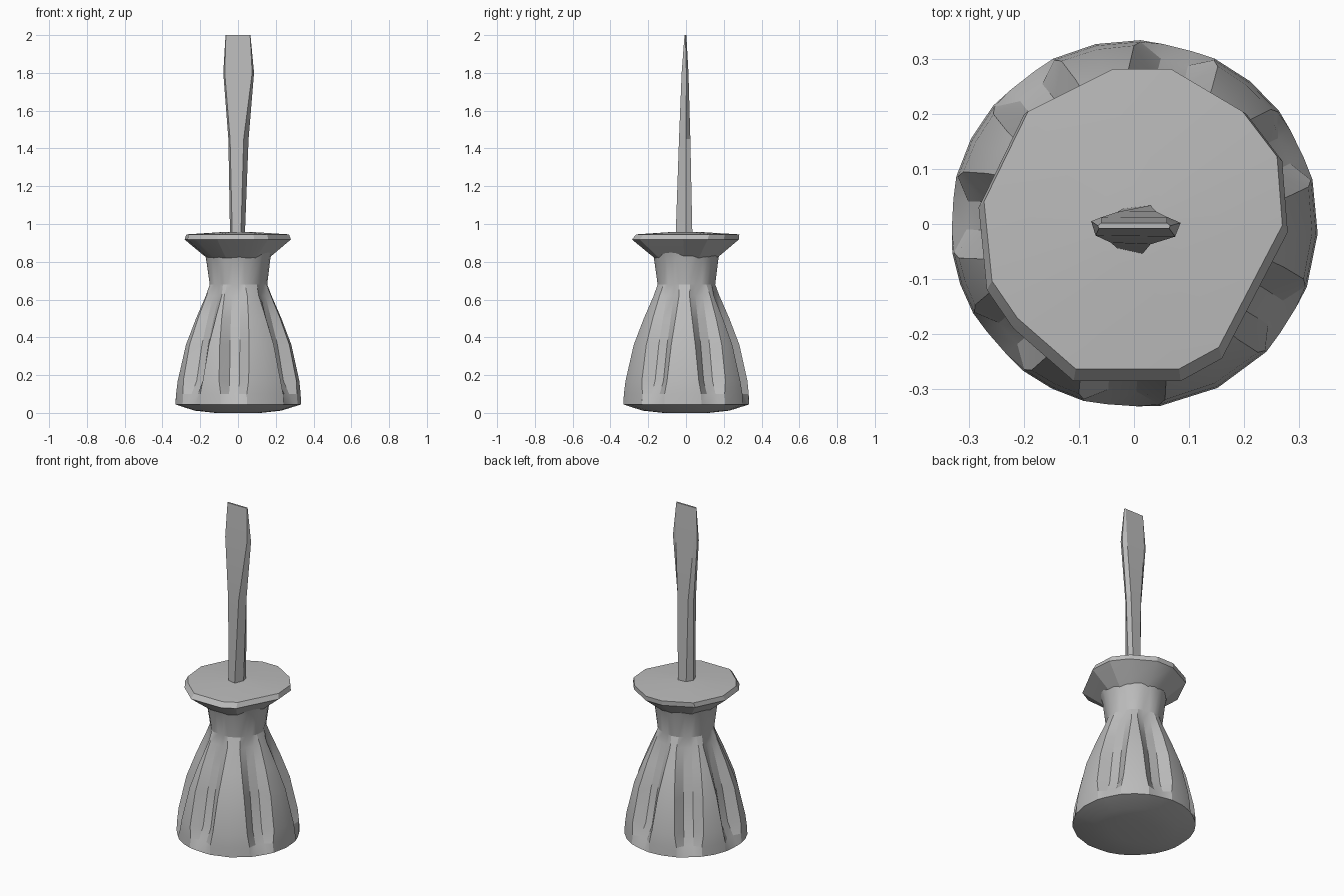
import bpy, bmesh
from math import radians, sin, cos
from mathutils import Vector

if "Cube" in bpy.data.objects:
    bpy.data.objects.remove(bpy.data.objects["Cube"])

grey = bpy.data.materials.new("plain grey")
grey.use_nodes = True
grey.diffuse_color = (0.5, 0.5, 0.5, 1)
grey.node_tree.nodes["Principled BSDF"].inputs["Base Color"].default_value = (0.5, 0.5, 0.5, 1)


def loft(name, rings, angle):
    """Skin closed rings of equal length from bottom to top and cap both ends."""
    bm = bmesh.new()
    rows = [[bm.verts.new(p) for p in ring] for ring in rings]
    n = len(rows[0])
    for a, b in zip(rows, rows[1:]):
        for i in range(n):
            j = (i + 1) % n
            bm.faces.new((a[i], a[j], b[j], b[i]))
    bm.faces.new(rows[0][::-1])
    bm.faces.new(rows[-1])
    bmesh.ops.recalc_face_normals(bm, faces=bm.faces)
    mesh = bpy.data.meshes.new(name)
    bm.to_mesh(mesh)
    bm.free()
    mesh.materials.append(grey)
    ob = bpy.data.objects.new(name, mesh)
    bpy.context.collection.objects.link(ob)
    bpy.ops.object.select_all(action='DESELECT')
    ob.select_set(True)
    bpy.context.view_layer.objects.active = ob
    bpy.ops.object.shade_smooth_by_angle(angle=radians(angle))


def polar(r, deg, z):
    return Vector((r * cos(radians(deg)), r * sin(radians(deg)), z))


# Fluted handle: height, panel radius, flute floor radius, flute half angle
flutes = [26, 76, 128, 177, 221, 266, 328]
sections = [
    (0.000, 0.12, 0.12, 12),
    (0.012, 0.23, 0.23, 12),
    (0.045, 0.335, 0.332, 12),
    (0.100, 0.332, 0.305, 12),
    (0.170, 0.325, 0.268, 14),
    (0.360, 0.283, 0.232, 16),
    (0.500, 0.230, 0.193, 18),
    (0.620, 0.178, 0.158, 20),
    (0.680, 0.155, 0.150, 18),
    (0.820, 0.172, 0.170, 14),
    (0.860, 0.185, 0.185, 14),
]
rings = []
for z, panel, floor, half in sections:
    ring = []
    for a, b in zip(flutes, flutes[1:] + [flutes[0] + 360]):
        ring += [polar(floor, a - half * 0.4, z), polar(floor, a + half * 0.4, z),
                 polar(panel, a + half, z), polar(panel, (a + b) / 2, z),
                 polar(panel, b - half, z)]
    rings.append(ring)
loft("handle", rings, 22)

# Flared collar with an uneven faceted rim
rim = [(0.28, -0.015), (0.27, 0.115), (0.205, 0.20), (0.07, 0.28), (-0.04, 0.28),
       (-0.20, 0.20), (-0.283, 0.03), (-0.268, -0.12), (-0.22, -0.19),
       (-0.11, -0.286), (0.085, -0.286), (0.16, -0.245)]


def collar_ring(scale, z, shift=0.0):
    return [Vector((x * scale, y * scale + shift, z)) for x, y in rim]


loft("collar", [collar_ring(0.58, 0.82), collar_ring(0.67, 0.84), collar_ring(1.0, 0.918),
                collar_ring(0.965, 0.945, 0.012), collar_ring(0.25, 0.958)], 20)

# Blade: an uneven hexagonal shank that widens, then flattens to the tip
blade = {
    0.93: [(-0.042, -0.01), (-0.03, -0.045), (0.015, -0.055), (0.036, 0.0), (0.03, 0.034), (-0.02, 0.028)],
    1.45: [(-0.051, 0.0), (-0.042, -0.034), (0.03, -0.037), (0.056, 0.0), (0.04, 0.023), (-0.03, 0.022)],
    1.80: [(-0.078, 0.005), (-0.07, -0.021), (0.075, -0.023), (0.085, 0.002), (0.06, 0.013), (-0.06, 0.012)],
    2.00: [(-0.066, -0.003), (-0.064, -0.008), (0.064, -0.008), (0.066, -0.003), (0.06, 0.002), (-0.06, 0.002)],
}
loft("blade", [[Vector((x, y, z)) for x, y in ring] for z, ring in blade.items()], 18)
